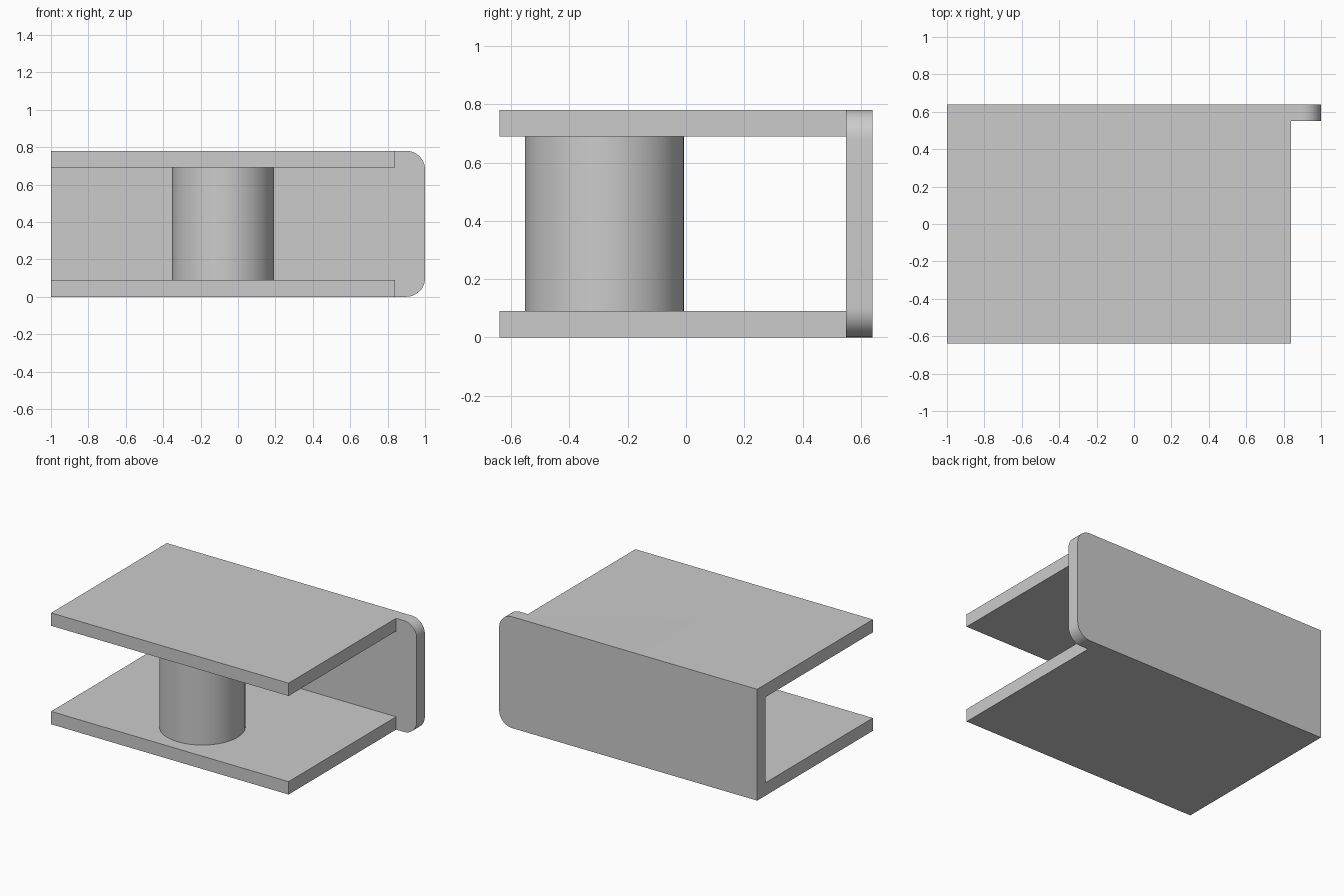
import bpy, bmesh, math
from mathutils import Vector

if "Cube" in bpy.data.objects:
    bpy.data.objects.remove(bpy.data.objects["Cube"])

HALF_Y, HEIGHT, T = 0.64, 0.78, 0.09   # half depth, height, plate thickness
WALL_Y = HALF_Y - T                    # inner face of back wall
PLATE_END = 0.84                       # right end of the two plates
R = 0.1                                # corner radius of the back wall


def finish(name, bm):
    bmesh.ops.recalc_face_normals(bm, faces=bm.faces)
    mesh = bpy.data.meshes.new(name)
    bm.to_mesh(mesh)
    bm.free()
    obj = bpy.data.objects.new(name, mesh)
    bpy.context.collection.objects.link(obj)
    return obj


def box(name, lo, hi):
    bm = bmesh.new()
    bmesh.ops.create_cube(bm, size=1)
    for v in bm.verts:
        v.co = Vector(lo[i] if v.co[i] < 0 else hi[i] for i in range(3))
    return finish(name, bm)


def combine(target, tool, operation):
    mod = target.modifiers.new(operation, 'BOOLEAN')
    mod.operation, mod.object, mod.solver = operation, tool, 'EXACT'
    bpy.context.view_layer.objects.active = target
    bpy.ops.object.modifier_apply(modifier=mod.name)
    bpy.data.objects.remove(tool, do_unlink=True)


# Solid block with two rounded right-hand corners, extruded through the depth
outline = [(-1, HEIGHT), (-1, 0)]
for cz, start in ((R, -90), (HEIGHT - R, 0)):
    for i in range(17):
        a = math.radians(start + 90 * i / 16)
        outline.append((1 - R + R * math.cos(a), cz + R * math.sin(a)))
bm = bmesh.new()
face = bm.faces.new([bm.verts.new((x, -HALF_Y, z)) for x, z in outline])
ext = bmesh.ops.extrude_face_region(bm, geom=[face])
bmesh.ops.translate(bm, vec=(0, 2 * HALF_Y, 0),
                    verts=[g for g in ext['geom'] if isinstance(g, bmesh.types.BMVert)])
bracket = finish("bracket", bm)

# Open slot between the plates, then trim the plates short of the back wall
combine(bracket, box("slot_cutter", (-2, -2, T), (2, WALL_Y, HEIGHT - T)), 'DIFFERENCE')
combine(bracket, box("end_cutter", (PLATE_END, -2, -1), (2, WALL_Y, 2)), 'DIFFERENCE')

# Round pillar joining the plates
bpy.ops.mesh.primitive_cylinder_add(vertices=64, radius=0.273, depth=HEIGHT - T,
                                    location=(-0.08, -0.28, HEIGHT / 2))
pillar = bpy.context.object
pillar.name = "pillar"
combine(bracket, pillar, 'UNION')

# Remove leftover coplanar seams and smooth the curved faces
bm = bmesh.new()
bm.from_mesh(bracket.data)
bmesh.ops.remove_doubles(bm, verts=bm.verts, dist=1e-4)
bmesh.ops.dissolve_limit(bm, angle_limit=math.radians(0.5), verts=bm.verts, edges=bm.edges)
bm.to_mesh(bracket.data)
bm.free()
bpy.ops.object.select_all(action='DESELECT')
bracket.select_set(True)
bpy.context.view_layer.objects.active = bracket
bpy.ops.object.shade_smooth_by_angle(angle=math.radians(30))
